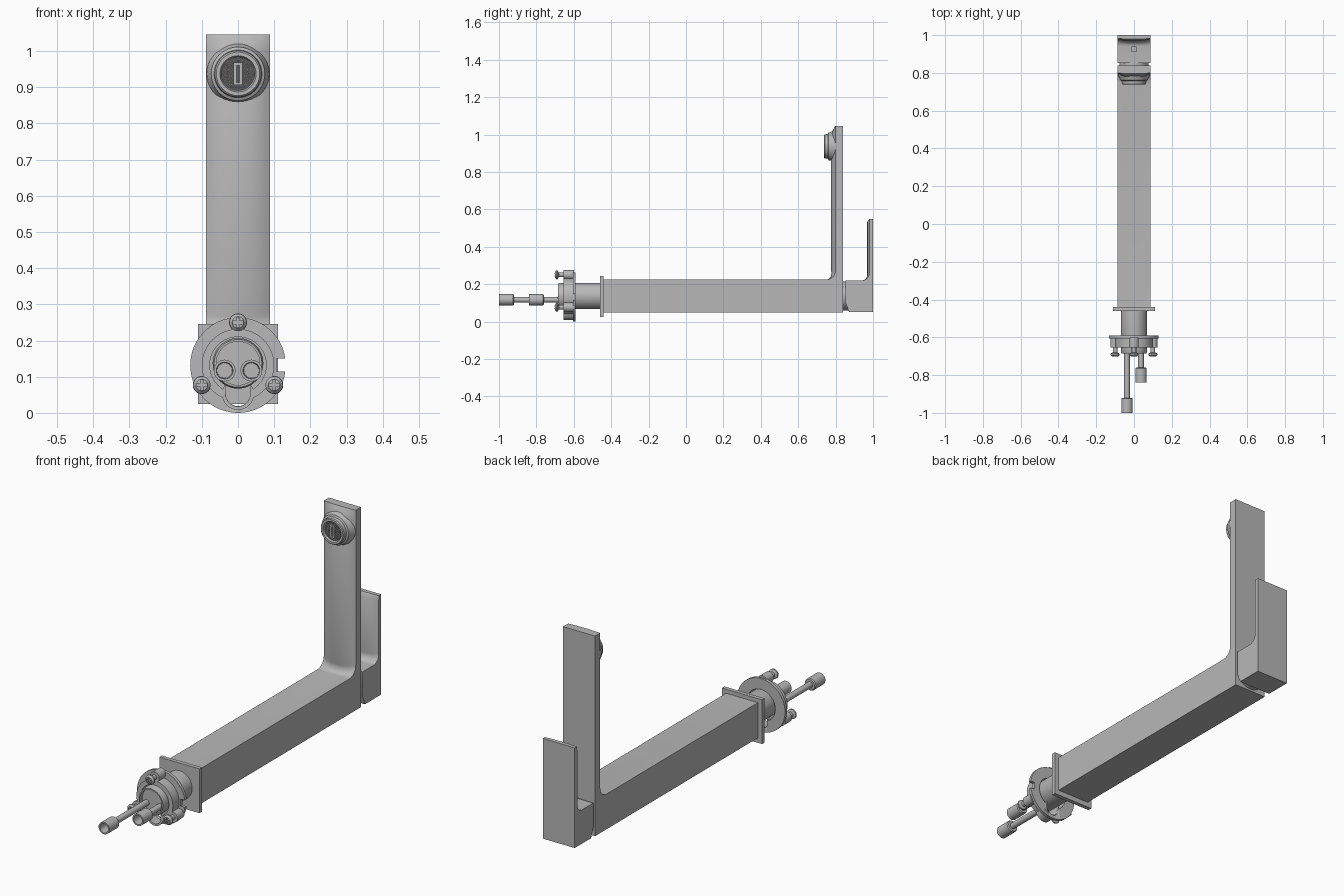
import bpy, bmesh, math
from mathutils import Vector

cube = bpy.data.objects.get("Cube")
if cube:
    bpy.data.objects.remove(cube)


def material(name, value):
    m = bpy.data.materials.new(name)
    m.use_nodes = True
    color = (value, value, value, 1)
    m.diffuse_color = color
    m.node_tree.nodes["Principled BSDF"].inputs["Base Color"].default_value = color
    return m


METAL = material("brushed grey metal", 0.48)
DARK = material("dark screen grey", 0.1)


def finish(name, bm, mat=METAL, smooth=True):
    bmesh.ops.recalc_face_normals(bm, faces=bm.faces)
    mesh = bpy.data.meshes.new(name)
    bm.to_mesh(mesh)
    bm.free()
    obj = bpy.data.objects.new(name, mesh)
    bpy.context.collection.objects.link(obj)
    mesh.materials.append(mat)
    if smooth:
        activate(obj)
        bpy.ops.object.shade_smooth_by_angle(angle=math.radians(32))
    return obj


def activate(obj):
    bpy.ops.object.select_all(action="DESELECT")
    obj.select_set(True)
    bpy.context.view_layer.objects.active = obj


def box(name, x, y, z, mat=METAL):
    """Box from three (low, high) ranges."""
    bm = bmesh.new()
    bmesh.ops.create_cube(bm, size=1)
    for v in bm.verts:
        v.co = Vector([(r[0] + r[1]) / 2 + c * (r[1] - r[0]) for r, c in zip((x, y, z), v.co)])
    return finish(name, bm, mat, False)


def lathe(name, profile, x, z, closed=False, steps=48, mat=METAL):
    """Turn (radius, y) points around an axis along y through (x, z)."""
    bm = bmesh.new()
    rings = []
    for r, y in profile:
        if r == 0:
            rings.append([bm.verts.new((x, y, z))] * steps)
        else:
            angles = [math.tau * i / steps for i in range(steps)]
            rings.append([bm.verts.new((x + r * math.cos(a), y, z + r * math.sin(a))) for a in angles])
    pairs = list(zip(rings, rings[1:]))
    if closed:
        pairs.append((rings[-1], rings[0]))
    for a, b in pairs:
        for i in range(steps):
            j = (i + 1) % steps
            bm.faces.new(dict.fromkeys((a[i], a[j], b[j], b[i])))
    return finish(name, bm, mat)


def rod(name, r, y0, y1, x, z, steps=32):
    return lathe(name, [(0, y0), (r, y0), (r, y1), (0, y1)], x, z, steps=steps)


def bar(name, outline, half, columns=16):
    """Sweep a side outline of (y, z, bulge) across x, crowning its front."""
    bm = bmesh.new()
    cols = []
    for i in range(columns + 1):
        t = 2 * i / columns - 1
        crown = 1 - abs(t) ** 2.5
        cols.append([bm.verts.new((t * half, y - b * crown, z)) for y, z, b in outline])
    n = len(outline)
    for a, b in zip(cols, cols[1:]):
        for k in range(n):
            m = (k + 1) % n
            bm.faces.new((a[k], a[m], b[m], b[k]))
    bm.faces.new(cols[0])
    bm.faces.new(cols[-1])
    return finish(name, bm)


def cut(obj, cutters):
    activate(obj)
    for c in cutters:
        mod = obj.modifiers.new("cut", "BOOLEAN")
        mod.operation, mod.object, mod.solver = "DIFFERENCE", c, "EXACT"
        bpy.ops.object.modifier_apply(modifier=mod.name)


def remove(objs):
    for o in objs:
        bpy.data.objects.remove(o)


def fillet(y, z, r, bulge, steps=8):
    """Inside corner from the upright front face down to the flat top."""
    pts = []
    for i in range(steps + 1):
        a = math.pi / 2 * i / steps
        pts.append((y - r + r * math.cos(a), z + r - r * math.sin(a), bulge * (1 - i / steps)))
    return pts


# Square column with its thin crowned spout
bar("column_and_spout", [(-0.44, 0.05, 0), (0.84, 0.05, 0), (0.84, 1.045, 0), (0.80, 1.045, 0.004),
    (0.80, 1.03, 0.012), (0.80, 1.0, 0.025)] + fillet(0.80, 0.225, 0.05, 0.025)
    + [(-0.44, 0.225, 0)], 0.088)
box("base_plate", (-0.11, 0.11), (-0.46, -0.44), (0.025, 0.245))

# Handle block and lever, joined to the column by a short round neck
handle = bar("handle", [(0.872, 0.052, 0), (1, 0.052, 0), (1, 0.55, 0), (0.983, 0.55, 0.004),
             (0.98, 0.53, 0.012)] + fillet(0.98, 0.22, 0.04, 0.012)
             + [(0.853, 0.22, 0), (0.853, 0.1, 0)], 0.088)
rod("handle_neck", 0.078, 0.83, 0.87, 0, 0.137)
hole = box("hole_cutter", (-0.012, 0.012), (0.913, 0.937), (0.19, 0.25))
cut(handle, [hole])
remove([hole])

# Aerator housing, screen and centre slot plate
AZ = 0.937
lathe("aerator_housing", [(0.087, 0.80), (0.084, 0.785), (0.076, 0.773), (0.074, 0.762), (0.066, 0.758),
      (0.064, 0.742), (0.06, 0.738), (0.05, 0.738), (0.046, 0.75), (0, 0.75)], 0, AZ, steps=64)
lathe("aerator_screen", [(0, 0.747), (0.0455, 0.747), (0.0455, 0.752)], 0, AZ, mat=DARK)
pins = bmesh.new()
pitch = 0.0068
for row in range(-6, 7):
    for col in range(-7, 8):
        px, pz = (col + row % 2 / 2) * pitch, row * pitch * 0.87
        if math.hypot(px, pz) < 0.042 and not (abs(px) < 0.014 and abs(pz) < 0.034):
            made = bmesh.ops.create_cone(pins, cap_ends=True, segments=6, radius1=0.0024,
                                         radius2=0.0024, depth=0.006)
            for v in made["verts"]:
                v.co = Vector((px + v.co.x, 0.745 + v.co.z, AZ + pz + v.co.y))
finish("aerator_pins", pins, smooth=False)
box("aerator_slot_rim", (-0.012, 0.012), (0.742, 0.75), (AZ - 0.031, AZ + 0.031))
box("aerator_slot", (-0.006, 0.006), (0.741, 0.745), (AZ - 0.025, AZ + 0.025), DARK)

# Hollow mounting tube with a recessed plug
lathe("mounting_tube", [(0.07, -0.45), (0.07, -0.67), (0.066, -0.685), (0.06, -0.685),
      (0.06, -0.665), (0, -0.665)], 0, 0.137)

# Clamp flange with side notch and a rounded slot at the bottom
FZ = 0.132
flange = lathe("clamp_flange", [(0.078, -0.59), (0.132, -0.59), (0.132, -0.605), (0.1, -0.605),
               (0.1, -0.655), (0.078, -0.655)], 0, FZ, closed=True, steps=64)
collar = lathe("slot_collar", [(0.044, -0.59), (0.044, -0.655), (0.034, -0.655), (0.034, -0.59)],
               0, 0.052, closed=True)
notch = box("notch_cutter", (0.107, 0.2), (-0.7, -0.5), (0.115, 0.15))
slot = box("slot_cutter", (-0.0335, 0.0335), (-0.7, -0.5), (0.052, 0.1))
slot_end = rod("slot_end_cutter", 0.0335, -0.7, -0.5, 0, 0.052)
cut(flange, [notch, slot, slot_end])
cut(collar, [slot])
remove([notch, slot, slot_end])

# Three cross-head screws, each on a round lug
for name, sx, sz in (("top", 0, 0.25), ("left", 0.1, 0.077), ("right", -0.1, 0.077)):
    rod(name + "_screw_lug", 0.025, -0.655, -0.6, sx, sz)
    rod(name + "_screw_shaft", 0.012, -0.69, -0.62, sx, sz, 20)
    head = lathe(name + "_screw_head", [(0, -0.703), (0.016, -0.701), (0.024, -0.693),
                 (0.024, -0.686), (0.012, -0.68), (0, -0.68)], sx, sz, steps=28)
    arms = [box("cross_cutter", (sx - w, sx + w), (-0.72, -0.694), (sz - h, sz + h))
            for w, h in ((0.014, 0.004), (0.004, 0.014))]
    cut(head, arms)
    remove(arms)

# Two supply hoses with open ferrules
for name, hx, tip, back in (("left", 0.037, -0.84, -0.76), ("right", -0.037, -1.0, -0.92)):
    rod(name + "_hose", 0.015, back - 0.01, -0.65, hx, 0.117, 24)
    lathe(name + "_ferrule", [(0, tip + 0.05), (0.021, tip + 0.05), (0.023, tip), (0.03, tip),
          (0.03, back - 0.005), (0.026, back), (0, back)], hx, 0.117, steps=32)
